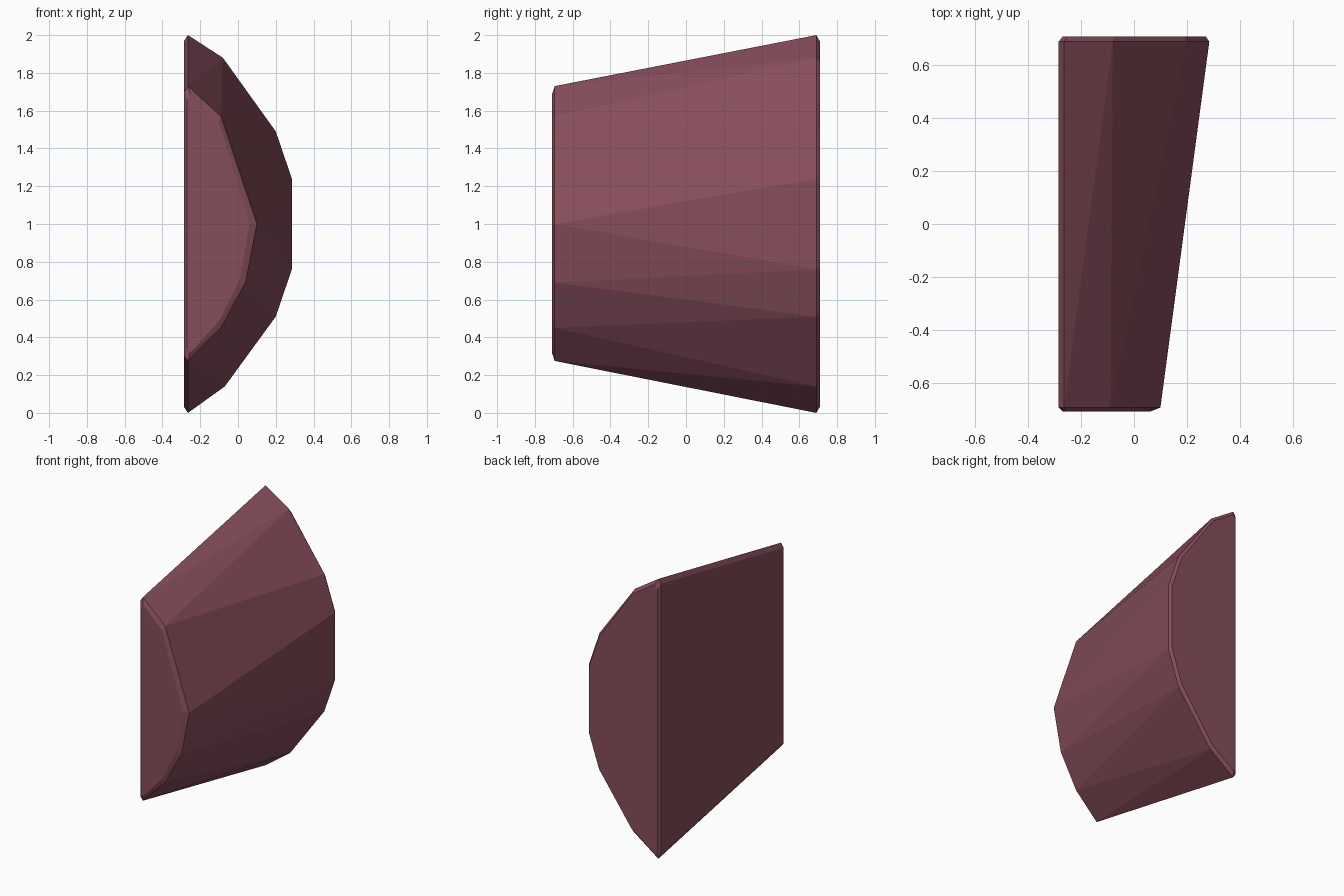
import bpy, bmesh

if "Cube" in bpy.data.objects:
    bpy.data.objects.remove(bpy.data.objects["Cube"])

# Half-disc profiles (x, z) of the wide back end and the narrow front end
BACK = [(-0.285, 1.97), (-0.265, 2.0), (-0.08, 1.88), (0.2, 1.49), (0.285, 1.24),
        (0.285, 0.76), (0.2, 0.51), (-0.07, 0.14), (-0.265, 0.0), (-0.285, 0.03)]
FRONT = [(-0.285, 1.70), (-0.265, 1.73), (-0.09, 1.57), (0.1, 1.0),
         (0.04, 0.69), (-0.09, 0.45), (-0.265, 0.275), (-0.285, 0.30)]

bm = bmesh.new()


def end_rings(profile, y_edge, y_cap, kx, kz):
    """Full outline plus a slightly shrunken cap outline, giving a chamfered end."""
    for x, z in profile:
        bm.verts.new((x, y_edge, z))
        bm.verts.new((-0.27 + (x + 0.285) * kx, y_cap, 1 + (z - 1) * kz))


end_rings(BACK, 0.69, 0.71, 0.95, 0.965)
end_rings(FRONT, -0.695, -0.71, 0.86, 0.94)

# Skin the two ends into one convex faceted block
hull = bmesh.ops.convex_hull(bm, input=bm.verts[:])
loose = [v for v in bm.verts if not v.link_faces]
bmesh.ops.delete(bm, geom=loose, context='VERTS')
bmesh.ops.dissolve_limit(bm, angle_limit=0.01, verts=bm.verts[:], edges=bm.edges[:])
bmesh.ops.recalc_face_normals(bm, faces=bm.faces[:])

mesh = bpy.data.meshes.new("tapered_rock_block")
bm.to_mesh(mesh)
bm.free()
block = bpy.data.objects.new("tapered_rock_block", mesh)
bpy.context.collection.objects.link(block)

# Dull maroon colour
mat = bpy.data.materials.new("maroon")
mat.diffuse_color = (0.24, 0.075, 0.105, 1)
mat.use_nodes = True
mat.node_tree.nodes["Principled BSDF"].inputs["Base Color"].default_value = mat.diffuse_color
mesh.materials.append(mat)
